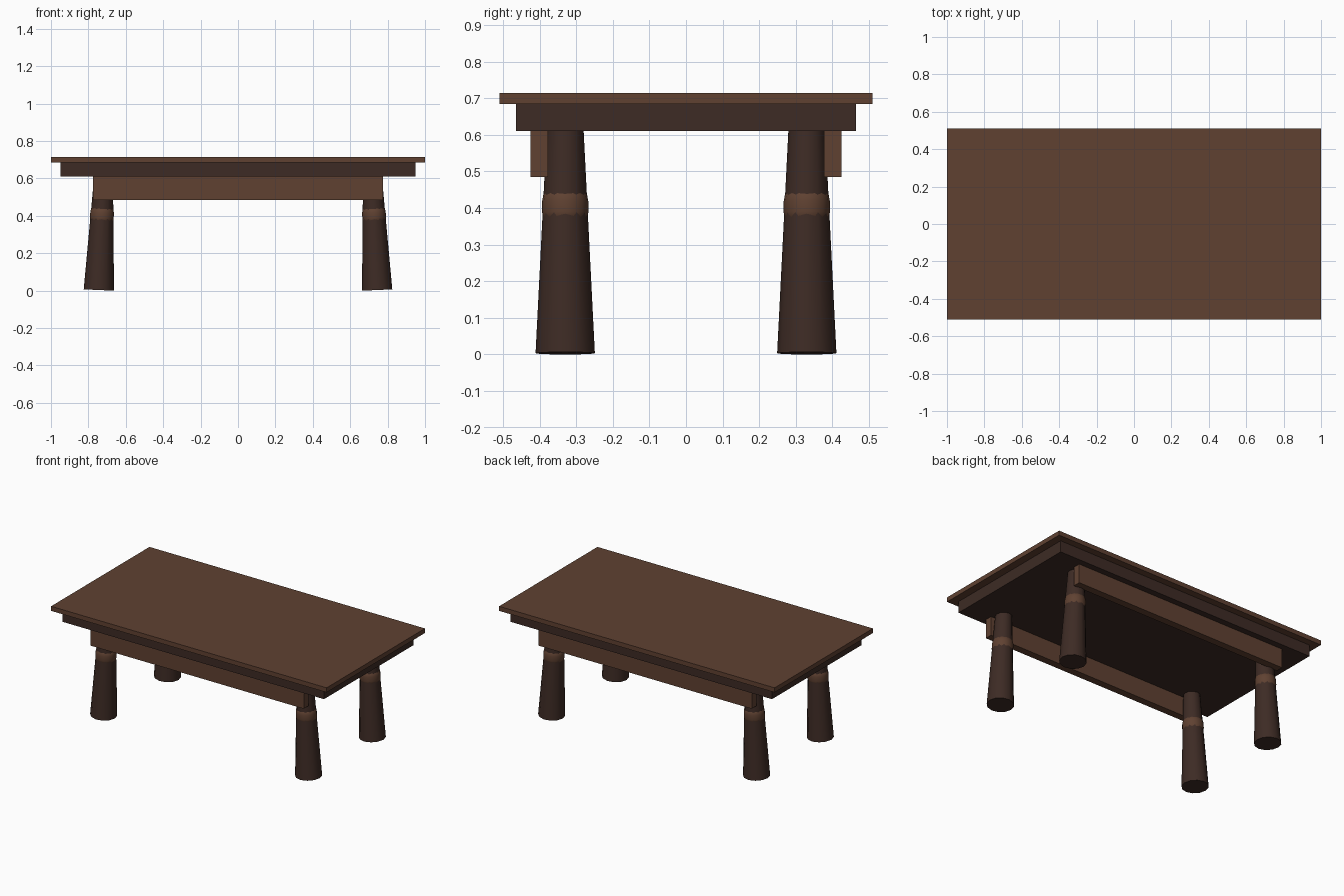
import bpy, math
from mathutils import Matrix

if "Cube" in bpy.data.objects:
    bpy.data.objects.remove(bpy.data.objects["Cube"])


def material(name, rgb):
    m = bpy.data.materials.new(name)
    m.diffuse_color = (*rgb, 1)
    m.use_nodes = True
    m.node_tree.nodes["Principled BSDF"].inputs["Base Color"].default_value = m.diffuse_color
    return m


LIGHT = material("brown_wood", (0.115, 0.053, 0.031))
DARK = material("dark_wood", (0.047, 0.024, 0.018))


def box(name, x, y, z, mat):
    """Box from (min, max) ranges."""
    bpy.ops.mesh.primitive_cube_add(size=1)
    o = bpy.context.object
    o.name = name
    lo, hi = zip(x, y, z)
    size = [b - a for a, b in zip(lo, hi)]
    mid = [(a + b) / 2 for a, b in zip(lo, hi)]
    o.data.transform(Matrix.Translation(mid) @ Matrix.Diagonal((*size, 1)))
    o.data.materials.append(mat)
    return o


def lathe(name, profile, sides, mat, place):
    """Closed turned solid from (radius, height) points."""
    n = len(profile)
    verts = [(r * math.cos(2 * math.pi * k / sides), r * math.sin(2 * math.pi * k / sides), z)
             for r, z in profile for k in range(sides)]
    faces = [(i * sides + k, i * sides + (k + 1) % sides,
              (i + 1) * sides + (k + 1) % sides, (i + 1) * sides + k)
             for i in range(n - 1) for k in range(sides)]
    faces += [tuple(reversed(range(sides))), tuple(range((n - 1) * sides, n * sides))]
    me = bpy.data.meshes.new(name)
    me.from_pydata(verts, [], faces)
    me.materials.append(mat)
    o = bpy.data.objects.new(name, me)
    bpy.context.collection.objects.link(o)
    o.matrix_world = place
    bpy.ops.object.select_all(action='DESELECT')
    o.select_set(True)
    bpy.context.view_layer.objects.active = o
    bpy.ops.object.shade_smooth_by_angle(angle=math.radians(40))
    return o


# Table top and the frame below it
box("table_top", (-1, 1), (-0.51, 0.51), (0.685, 0.715), LIGHT)
box("top_frame", (-0.95, 0.95), (-0.465, 0.465), (0.61, 0.685), DARK)

# Long aprons, front and back
for side, (a, b) in {"front": (-0.425, -0.377), "back": (0.377, 0.425)}.items():
    box(side + "_apron", (-0.775, 0.775), (a, b), (0.485, 0.61), LIGHT)

# Tapered legs leaning inwards, each with a turned ring
RING = [(0.050, 0.358), (0.0595, 0.368), (0.0632, 0.385),
        (0.0632, 0.415), (0.0600, 0.432), (0.050, 0.446)]
for sy, fb in ((-1, "front"), (1, "back")):
    for sx, lr in ((-1, "left"), (1, "right")):
        place = (Matrix.Translation((sx * 0.744, sy * 0.33, 0.0035))
                 @ Matrix.Rotation(-sx * math.radians(2.4), 4, 'Y'))
        lathe(f"{fb}_{lr}_leg", [(0.081, 0), (0.05, 0.615)], 12, DARK, place)
        lathe(f"{fb}_{lr}_leg_ring", RING, 16, LIGHT, place)
